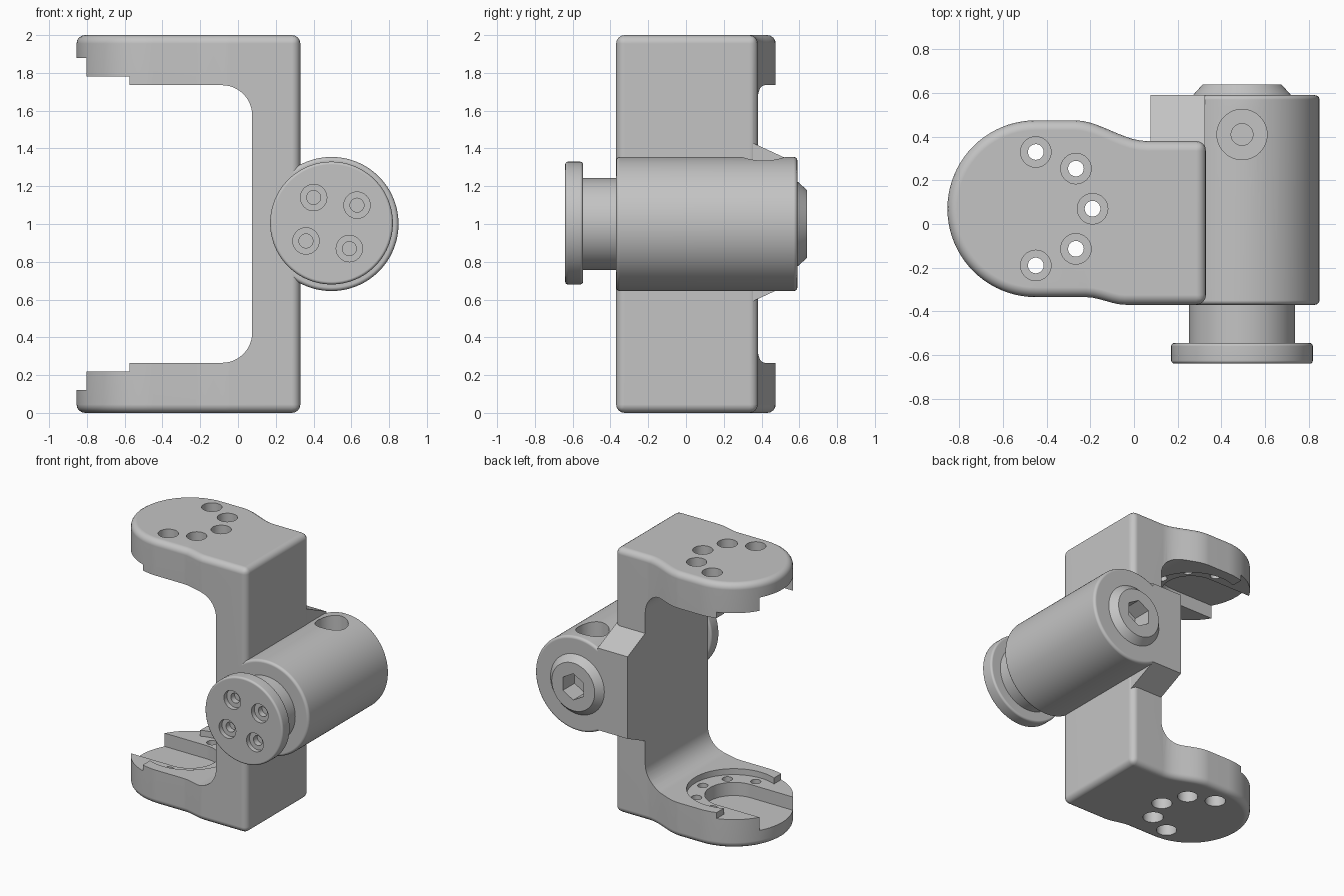
import bpy, bmesh, math
from math import sin, cos, pi, radians

cube = bpy.data.objects.get("Cube")
if cube:
    bpy.data.objects.remove(cube, do_unlink=True)

grey = bpy.data.materials.new("plain grey")
grey.use_nodes = True
grey.diffuse_color = (0.55, 0.55, 0.55, 1)
grey.node_tree.nodes["Principled BSDF"].inputs["Base Color"].default_value = (0.55, 0.55, 0.55, 1)


def activate(ob):
    bpy.ops.object.select_all(action='DESELECT')
    ob.select_set(True)
    bpy.context.view_layer.objects.active = ob


def apply(ob, kind, **settings):
    mod = ob.modifiers.new(kind.lower(), kind)
    for key, value in settings.items():
        setattr(mod, key, value)
    activate(ob)
    bpy.ops.object.modifier_apply(modifier=mod.name)


def round_edges(ob, width, segments=4):
    apply(ob, 'BEVEL', width=width, segments=segments, limit_method='ANGLE',
          angle_limit=radians(40), use_clamp_overlap=False)


def boolean(ob, other, operation='DIFFERENCE', keep=False):
    apply(ob, 'BOOLEAN', object=other, operation=operation, solver='EXACT')
    if not keep:
        bpy.data.objects.remove(other, do_unlink=True)


def prism(name, points, axis, low, high):
    """Extrude a 2D outline along x, y or z."""
    def place(p, d):
        return {'x': (d, p[0], p[1]), 'y': (p[0], d, p[1]), 'z': (p[0], p[1], d)}[axis]
    bm = bmesh.new()
    face = bm.faces.new([bm.verts.new(place(p, low)) for p in points])
    new = bmesh.ops.extrude_face_region(bm, geom=[face])
    a, b = place((0, 0), low), place((0, 0), high)
    bmesh.ops.translate(bm, vec=[j - i for i, j in zip(a, b)],
                        verts=[v for v in new['geom'] if isinstance(v, bmesh.types.BMVert)])
    bmesh.ops.recalc_face_normals(bm, faces=bm.faces)
    mesh = bpy.data.meshes.new(name)
    bm.to_mesh(mesh)
    bm.free()
    ob = bpy.data.objects.new(name, mesh)
    bpy.context.collection.objects.link(ob)
    return ob


def box(name, x, y, z):
    return prism(name, [(x[0], y[0]), (x[1], y[0]), (x[1], y[1]), (x[0], y[1])], 'z', *z)


def drum(name, axis, u, v, low, high, r1, r2=None, sides=64):
    """Cylinder or cone along y (u, v = x, z) or z (u, v = x, y)."""
    mid = (low + high) / 2
    loc, rot = ((u, mid, v), (-pi / 2, 0, 0)) if axis == 'y' else ((u, v, mid), (0, 0, 0))
    bpy.ops.mesh.primitive_cone_add(vertices=sides, radius1=r1, radius2=r2 or r1,
                                    depth=high - low, location=loc, rotation=rot)
    ob = bpy.context.object
    ob.name = name
    return ob


def finish(ob):
    ob.data.materials.clear()
    ob.data.materials.append(grey)
    activate(ob)
    bpy.ops.object.shade_smooth_by_angle(angle=radians(32))
    ob.modifiers.new("even_normals", 'WEIGHTED_NORMAL').keep_sharp = True


def arc(cx, cy, r, start, end, n):
    return [(cx + r * cos(radians(start + (end - start) * i / n)),
             cy + r * sin(radians(start + (end - start) * i / n))) for i in range(n + 1)]


def ease(p, q, n=10):
    """S-shaped transition between two points."""
    ts = [i / n for i in range(n + 1)]
    return [(p[0] + (q[0] - p[0]) * t, p[1] + (q[1] - p[1]) * t * t * (3 - 2 * t)) for t in ts]


# Bracket: rounded plan outline, hollowed to a C shape
HX, HY = -0.45, 0.07
outline = [(0.33, -0.37), (0.33, 0.38)]
outline += ease((0.06, 0.38), (-0.27, 0.475))
outline += arc(HX, HY, 0.405, 90, 270, 40)
outline += ease((-0.22, -0.335), (-0.04, -0.37), 6)
bracket = prism("bracket", outline, 'z', 0, 2)
round_edges(bracket, 0.045)
opening = [(-1.2, 0.265)] + arc(-0.085, 0.425, 0.16, -90, 0, 12)
opening += arc(-0.085, 1.575, 0.16, 0, 90, 12) + [(-1.2, 1.735)]
boolean(bracket, prism("opening_cutter", opening, 'y', -1, 1))

# Seats in both arms: shallow round pocket, open end, deeper slot
boolean(bracket, drum("pocket_cutter", 'z', HX, HY, 0.22, 1.78, 0.325))
boolean(bracket, box("open_end_cutter", (-1.2, -0.575), (-1, 1), (0.22, 1.78)))
slot = [(-1.2, HY - 0.2)] + arc(HX, HY, 0.2, -90, 90, 24) + [(-1.2, HY + 0.2)]
boolean(bracket, prism("slot_cutter", slot, 'z', 0.12, 1.88))

# Counterbored screw holes in both arms
for angle in range(-90, 91, 45):
    hx, hy = HX + 0.26 * cos(radians(angle)), HY + 0.26 * sin(radians(angle))
    boolean(bracket, drum("hole_cutter", 'z', hx, hy, -0.2, 2.2, 0.036, sides=24))
    for low, high in ((-0.2, 0.09), (1.91, 2.2)):
        boolean(bracket, drum("bore_cutter", 'z', hx, hy, low, high, 0.07, sides=32))

# Gusset carrying the rear of the housing
gusset = prism("gusset", [(0.2, 0.52), (0.59, 0.70), (0.59, 1.32), (0.2, 1.5)], 'x', 0.075, 0.325)
boolean(bracket, gusset, 'UNION')
finish(bracket)

# Housing cylinder with a counterbored hole on top
CX, CZ = 0.495, 1.0
housing = drum("housing", 'y', CX, CZ, -0.37, 0.59, 0.355, sides=96)
round_edges(housing, 0.02, 3)
boolean(housing, drum("top_bore_cutter", 'z', CX, 0.41, 1.24, 1.6, 0.115, sides=48))
boolean(housing, drum("top_hole_cutter", 'z', CX, 0.41, 1.1, 1.6, 0.05, sides=32))

# Tapered rear boss with a hexagonal socket
boss = drum("rear_boss", 'y', CX, CZ, 0.57, 0.64, 0.243, 0.18)
socket = drum("socket_cutter", 'y', CX, CZ, 0.5, 0.8, 0.1, sides=6)
boolean(boss, socket, keep=True)
boolean(housing, socket)

# Neck and front flange with four counterbored holes
neck = drum("neck", 'y', CX, CZ, -0.56, -0.35, 0.243)
flange = drum("front_flange", 'y', CX, CZ + 0.005, -0.64, -0.545, 0.325, sides=96)
round_edges(flange, 0.015, 3)
for i in range(4):
    a = radians(35 + 90 * i)
    fx, fz = CX + 0.165 * cos(a), CZ + 0.005 + 0.165 * sin(a)
    boolean(flange, drum("flange_bore_cutter", 'y', fx, fz, -0.8, -0.605, 0.07, sides=32))
    boolean(flange, drum("flange_hole_cutter", 'y', fx, fz, -0.8, -0.56, 0.037, sides=24))

for part in (housing, boss, neck, flange):
    finish(part)
